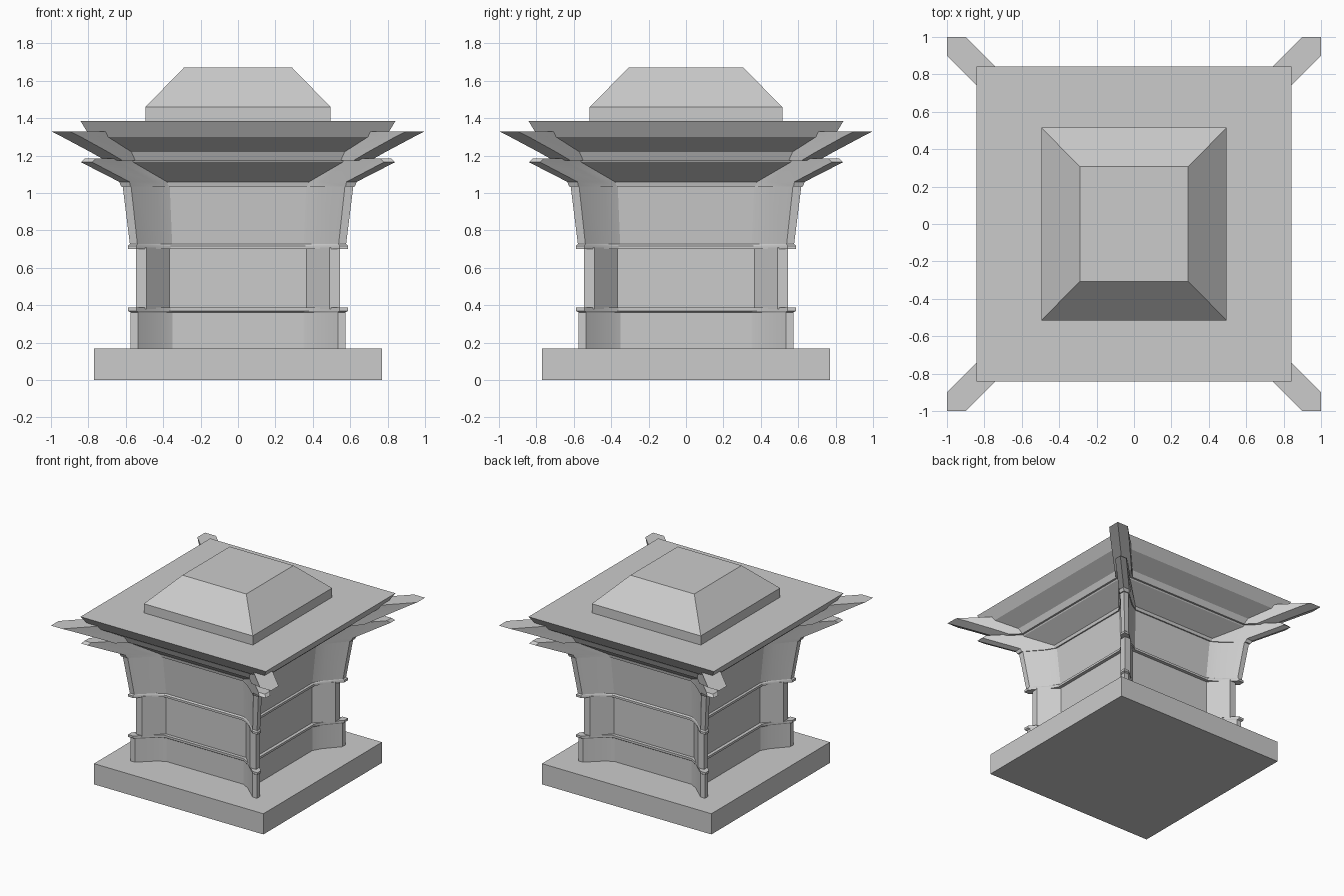
import bpy, bmesh
from mathutils import Matrix, Vector

if "Cube" in bpy.data.objects:
    bpy.data.objects.remove(bpy.data.objects["Cube"])


def loft(name, rings, smooth=False):
    """Skin a stack of closed rings and cap both ends."""
    bm = bmesh.new()
    loops = [[bm.verts.new(p) for p in ring] for ring in rings]
    n = len(loops[0])
    for a, b in zip(loops, loops[1:]):
        for i in range(n):
            j = (i + 1) % n
            bm.faces.new((a[i], a[j], b[j], b[i]))
    bm.faces.new(loops[0])
    bm.faces.new(loops[-1])
    bmesh.ops.recalc_face_normals(bm, faces=bm.faces)
    me = bpy.data.meshes.new(name)
    bm.to_mesh(me)
    bm.free()
    ob = bpy.data.objects.new(name, me)
    bpy.context.collection.objects.link(ob)
    if smooth:
        bpy.ops.object.select_all(action='DESELECT')
        ob.select_set(True)
        bpy.context.view_layer.objects.active = ob
        bpy.ops.object.shade_smooth_by_angle(angle=0.4)
    return ob


def rect(z, x, y):
    return [(x, y, z), (x, -y, z), (-x, -y, z), (-x, y, z)]


def finned(z, p, c, e, w, k=0.0):
    """Square plan with a diagonal fin at each corner.
    p: panel half width, c: panel distance, e: fin tip, w: tip width, k: fillet."""
    mx, my = p + (e - w - p) * 0.35, c + (e - c) * 0.35 - k
    corner = [(p, c), (mx, my), (e - w, e), (e, e), (e, e - w), (my, mx), (c, p)]
    ring = []
    for q in range(4):
        rot = Matrix.Rotation(-q * 1.5707963, 3, 'Z')
        ring += [rot @ Vector((x, y, z)) for x, y in corner]
    return ring


# Base slab
loft("base_slab", [rect(0, .77, .77), rect(.17, .77, .77)])

# Lower band with rim
loft("lower_band", [finned(*r) for r in (
    (.165, .35, .43, .575, .04, .015),
    (.362, .35, .43, .575, .04, .015),
    (.37, .36, .442, .588, .045, .015),
    (.388, .36, .442, .588, .045, .015))], True)

# Recessed middle shaft
loft("middle_shaft", [finned(z, .365, .415, .545, .055) for z in (.38, .71)])

# Flared upper band with rim
loft("upper_band", [finned(*r) for r in (
    (.70, .36, .442, .588, .045, .015),
    (.718, .36, .442, .588, .045, .015),
    (.727, .352, .43, .578, .04, .015),
    (1.04, .365, .455, .617, .045, .015))], True)

# Lower cornice with short corner horns
loft("lower_cornice", [finned(*r) for r in (
    (1.035, .37, .465, .625, .05, .012),
    (1.06, .38, .47, .635, .055, .01),
    (1.165, .56, .62, .84, .06),
    (1.185, .565, .63, .82, .06))], True)

# Upper cornice with long corner horns
loft("upper_cornice", [finned(*r) for r in (
    (1.175, .55, .64, .71, .09),
    (1.22, .57, .66, .79, .095),
    (1.30, .695, .79, .94, .1),
    (1.33, .70, .80, 1.0, .1))], True)

# Roof slab
loft("roof_slab", [rect(1.30, .79, .79), rect(1.385, .842, .842)])

# Sloped cap on the roof
loft("roof_cap", [rect(1.38, .495, .515), rect(1.46, .495, .515),
                  rect(1.67, .29, .307)])
